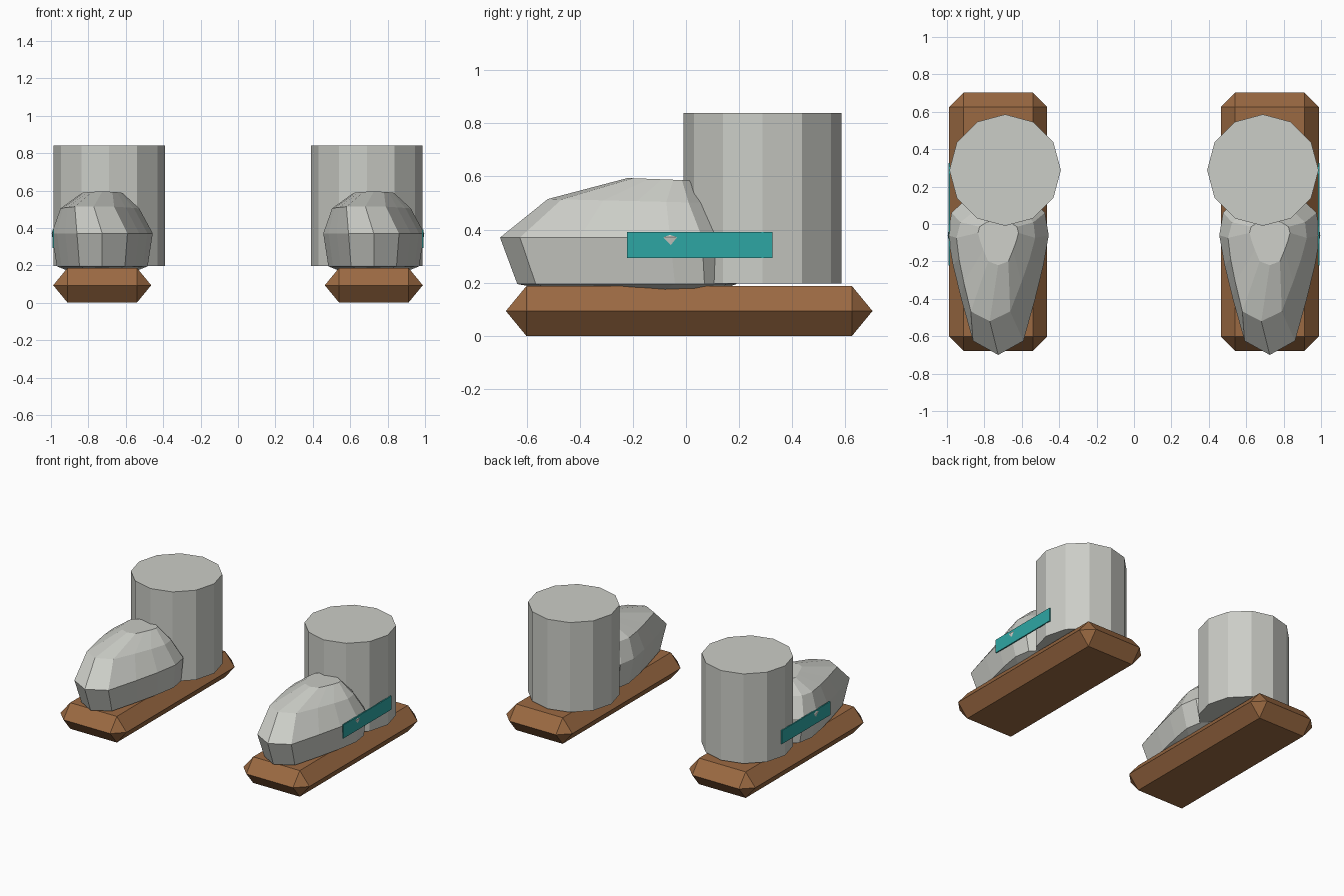
import bpy
import bmesh
import math
from itertools import product

if "Cube" in bpy.data.objects:
    bpy.data.objects.remove(bpy.data.objects["Cube"])


def material(name, rgb):
    m = bpy.data.materials.new(name)
    m.diffuse_color = (*rgb, 1.0)
    m.use_nodes = True
    m.node_tree.nodes["Principled BSDF"].inputs["Base Color"].default_value = m.diffuse_color
    return m


GREY = material("pale grey", (0.60, 0.61, 0.57))
BROWN = material("brown leather", (0.33, 0.144, 0.055))
TEAL = material("teal", (0.027, 0.38, 0.37))


def finish(name, bm, mat, location):
    bmesh.ops.recalc_face_normals(bm, faces=bm.faces)
    mesh = bpy.data.meshes.new(name)
    bm.to_mesh(mesh)
    bm.free()
    mesh.materials.append(mat)
    ob = bpy.data.objects.new(name, mesh)
    ob.location = location
    bpy.context.collection.objects.link(ob)
    return ob


def sole(name, x):
    """Long box whose chamfers meet at mid height."""
    bm = bmesh.new()
    w, wi, l, li, h = 0.262, 0.185, 0.69, 0.613, 0.187
    for sx, sy in product((-1, 1), repeat=2):
        for p in ((wi, li, 0), (wi, li, h), (w, li, h / 2), (wi, l, h / 2)):
            bm.verts.new((sx * p[0], sy * p[1], p[2]))
    bmesh.ops.convex_hull(bm, input=bm.verts)
    bmesh.ops.dissolve_limit(bm, angle_limit=math.radians(1),
                             verts=bm.verts, edges=bm.edges)
    finish(name, bm, BROWN, (x, 0.012, 0))


def cuff(name, x):
    """Twelve-sided ankle tube with closed ends."""
    bm = bmesh.new()
    bmesh.ops.create_cone(bm, cap_ends=True, segments=12,
                          radius1=0.298, radius2=0.298, depth=0.643)
    finish(name, bm, GREY, (x, 0.288, 0.518))


# Plan outline of the toe: half width and distance along the foot, tip to heel
OUTLINE = [(0, -0.70), (0.135, -0.625), (0.198, -0.40), (0.242, -0.22),
           (0.27, -0.06), (0.25, 0.06), (0.15, 0.155), (0, 0.19)]
# Rings from underside to crown: width scale, front y, back y, front z, back z
RINGS = [(0.66, -0.58, 0.10, 0.185, 0.162),
         (0.90, -0.635, 0.19, 0.195, 0.195),
         (1.00, -0.70, 0.19, 0.37, 0.372),
         (0.78, -0.52, 0.10, 0.515, 0.50),
         (0.40, -0.22, 0.02, 0.594, 0.585)]


def toe(name, x):
    """Faceted toe cap lofted through the rings."""
    bm = bmesh.new()
    plan = OUTLINE + [(-px, py) for px, py in OUTLINE[-2:0:-1]]
    loops = []
    for i, (s, y0, y1, z0, z1) in enumerate(RINGS):
        loop = []
        for px, py in plan:
            t = (py + 0.70) / 0.89
            shift = -0.045 * (1 - t) if i == 3 else 0
            loop.append(bm.verts.new((px * s + shift, y0 + t * (y1 - y0),
                                      z0 + t * (z1 - z0))))
        loops.append(loop)
    n = len(plan)
    for a, b in zip(loops, loops[1:]):
        for i in range(n):
            j = (i + 1) % n
            bm.faces.new((a[i], a[j], b[j], b[i]))
    bm.faces.new(loops[0])
    bm.faces.new(loops[-1])
    finish(name, bm, GREY, (x, 0, 0))


def stripe(name, x):
    """Thin plate along the outer side."""
    bm = bmesh.new()
    bmesh.ops.create_cube(bm, size=1)
    bmesh.ops.scale(bm, vec=(0.009, 0.547, 0.097), verts=bm.verts)
    finish(name, bm, TEAL, (x, 0.052, 0.342))


# The pair of boots
for side, label in ((-1, "left"), (1, "right")):
    sole(label + "_sole", side * 0.726)
    cuff(label + "_cuff", side * 0.689)
    toe(label + "_toe", side * 0.726)
    stripe(label + "_stripe", side * 0.987)
